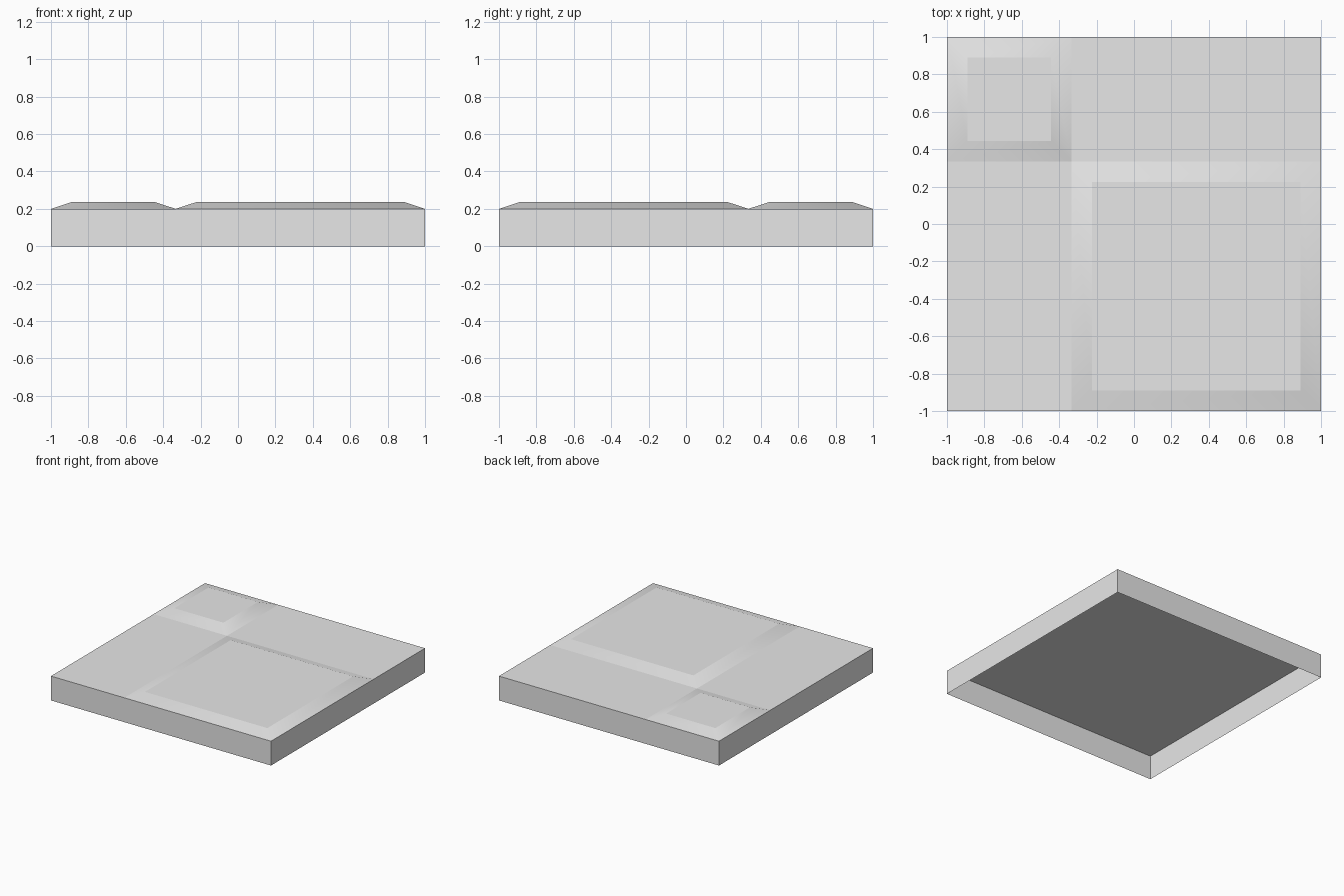
import bpy
import bmesh

cube = bpy.data.objects.get("Cube")
if cube:
    bpy.data.objects.remove(cube, do_unlink=True)

DECK = 0.2      # height of the flat deck
RISE = 0.036    # height of the raised panels above it
BEVEL = 0.11    # width of the sloped border

grey = bpy.data.materials.new("plain_grey")
grey.use_nodes = True
grey.diffuse_color = (0.8, 0.8, 0.8, 1)
grey.node_tree.nodes["Principled BSDF"].inputs["Base Color"].default_value = (0.8, 0.8, 0.8, 1)


def finish(bm, name):
    mesh = bpy.data.meshes.new(name)
    bm.normal_update()
    bm.to_mesh(mesh)
    bm.free()
    mesh.materials.append(grey)
    obj = bpy.data.objects.new(name, mesh)
    bpy.context.collection.objects.link(obj)
    return obj


def rectangle(bm, x0, x1, y0, y1, z):
    return [bm.verts.new((x, y, z)) for x, y in ((x0, y0), (x1, y0), (x1, y1), (x0, y1))]


def skirt(bm, lower, upper):
    return [bm.faces.new((lower[i], lower[i - 3], upper[i - 3], upper[i])) for i in range(4)]


# Open-bottomed tile: four thin walls and a flat deck
bm = bmesh.new()
foot = rectangle(bm, -1, 1, -1, 1, 0)
rim = rectangle(bm, -1, 1, -1, 1, DECK)
skirt(bm, foot, rim)
bm.faces.new(rim)
finish(bm, "tile_base")


# Raised panel: flat centre with a softly shaded sloped border
def raised_panel(name, x0, x1, y0, y1):
    bm = bmesh.new()
    outer = rectangle(bm, x0, x1, y0, y1, DECK)
    inner = rectangle(bm, x0 + BEVEL, x1 - BEVEL, y0 + BEVEL, y1 - BEVEL, DECK + RISE)
    for face in skirt(bm, outer, inner):
        face.smooth = True
    top = bm.faces.new(inner)
    for edge in top.edges:
        edge.smooth = False
    finish(bm, name)


THIRD = 1 / 3
raised_panel("small_raised_panel", -1, -THIRD, THIRD, 1)
raised_panel("large_raised_panel", -THIRD, 1, -1, THIRD)
